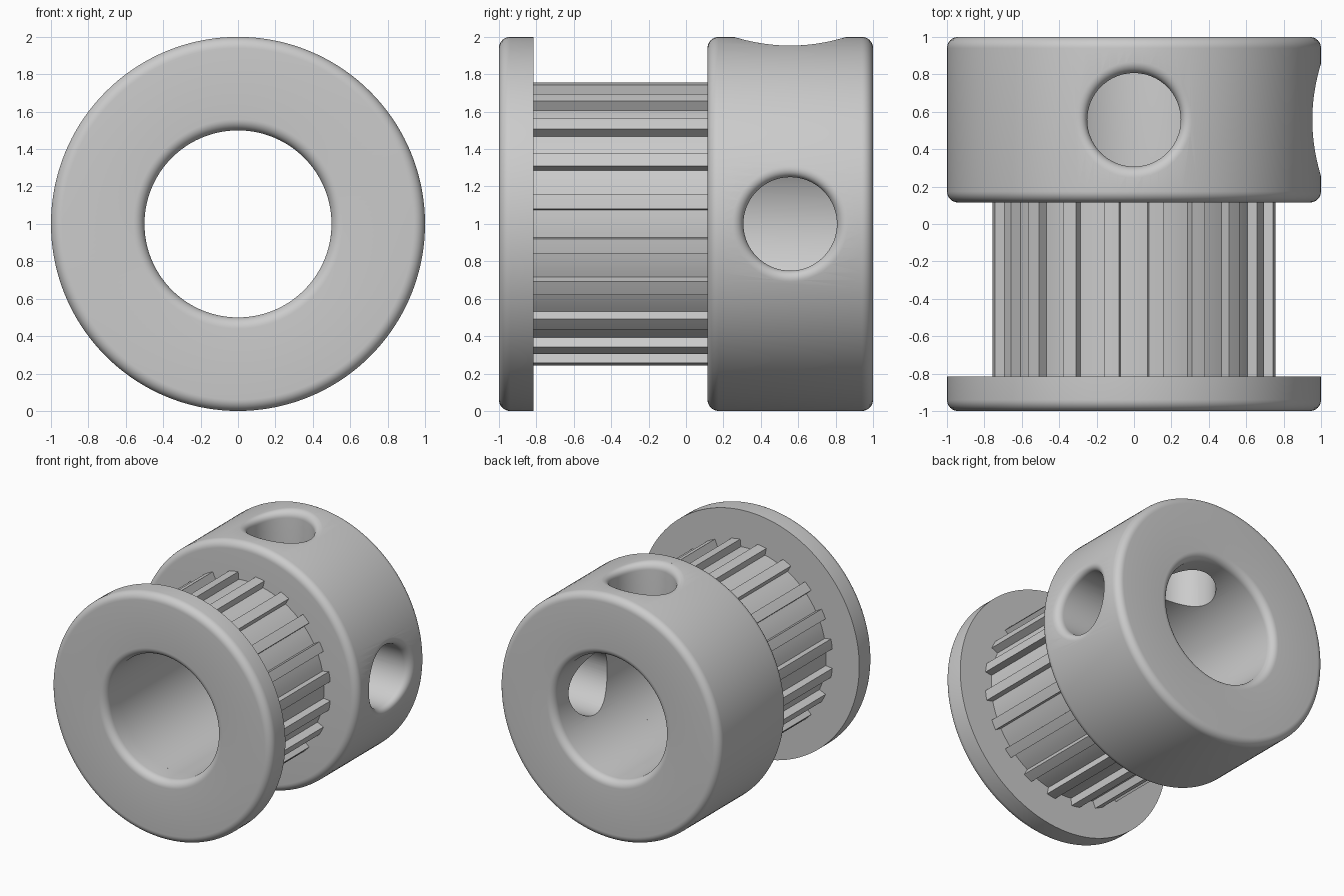
import bpy, bmesh
from math import sin, cos, pi, radians, sqrt
from mathutils import Vector, Matrix

if "Cube" in bpy.data.objects:
    bpy.data.objects.remove(bpy.data.objects["Cube"])

BORE, RIM, FILLET = 0.5, 1.0, 0.06
SEGS, STEPS = 144, 8
TEETH, TIP, ROOT = 20, 0.76, 0.70
FLANGE_BACK, HUB_FRONT, HOLE_Y, HOLE_R = -0.815, 0.115, 0.557, 0.25

metal = bpy.data.materials.new("grey metal")
metal.use_nodes = True
metal.diffuse_color = (0.6, 0.6, 0.6, 1)
metal.node_tree.nodes["Principled BSDF"].inputs["Base Color"].default_value = (0.6, 0.6, 0.6, 1)


def loft(name, rings, close_loop=False):
    """Skin equal-length closed rings of points; cap the ends or join them."""
    bm = bmesh.new()
    rows = [[bm.verts.new(p) for p in ring] for ring in rings]
    pairs = list(zip(rows, rows[1:]))
    if close_loop:
        pairs.append((rows[-1], rows[0]))
    else:
        bm.faces.new(rows[0])
        bm.faces.new(rows[-1])
    n = len(rows[0])
    for a, b in pairs:
        for i in range(n):
            j = (i + 1) % n
            bm.faces.new((a[i], a[j], b[j], b[i]))
    bmesh.ops.recalc_face_normals(bm, faces=bm.faces)
    mesh = bpy.data.meshes.new(name)
    bm.to_mesh(mesh)
    bm.free()
    obj = bpy.data.objects.new(name, mesh)
    bpy.context.collection.objects.link(obj)
    mesh.materials.append(metal)
    return obj


def smooth(obj, angle=30):
    bpy.ops.object.select_all(action='DESELECT')
    obj.select_set(True)
    bpy.context.view_layer.objects.active = obj
    bpy.ops.object.shade_smooth_by_angle(angle=radians(angle))


def corner(y, r, dy, dr):
    """Rounded corner at (y, r), bulging toward the signs dy, dr."""
    cy, cr = y - dy * FILLET, r - dr * FILLET
    arc = [i * pi / 2 / STEPS for i in range(STEPS + 1)]
    return [(cy + dy * FILLET * cos(a), cr + dr * FILLET * sin(a)) for a in arc]


def turn(name, profile):
    """Revolve a closed (y, radius) profile about the shaft axis."""
    angles = [2 * pi * i / SEGS for i in range(SEGS)]
    rings = [[(r * sin(a), y, 1 + r * cos(a)) for a in angles] for y, r in profile]
    return loft(name, rings, close_loop=True)


# Front flange, rounded only on its front edges
flange = turn("front_flange", corner(-1, RIM, -1, 1)
              + [(FLANGE_BACK, RIM), (FLANGE_BACK, BORE)]
              + corner(-1, BORE, -1, -1)[::-1])
smooth(flange)

# Clamping hub, rounded outside and at the back of the bore
hub = turn("hub", corner(HUB_FRONT, RIM, -1, 1) + corner(1, RIM, 1, 1)[::-1]
           + corner(1, BORE, 1, -1) + [(HUB_FRONT, BORE)])


# Set screw holes with a rounded lip that follows the hub surface
def hole_cutter(name, turn_angle):
    angles = [2 * pi * i / 64 for i in range(64)]
    levels = [(HOLE_R + FILLET * (1 - cos(a)), -FILLET * (1 - sin(a)))
              for a in (i * pi / 2 / STEPS for i in range(STEPS + 1))]
    levels.append((HOLE_R + FILLET + 0.005, 0.01))
    spin = Matrix.Rotation(turn_angle, 3, 'Y')

    def place(rho, t, h):
        p = spin @ Vector((rho * cos(t), 0, h))
        return p + Vector((0, HOLE_Y + rho * sin(t), 1))

    rings = [[place(HOLE_R, t, 0.2) for t in angles]]
    for rho, drop in levels:
        rings.append([place(rho, t, sqrt(RIM ** 2 - (rho * cos(t)) ** 2) + drop)
                      for t in angles])
    rings.append([place(levels[-1][0], t, 1.2) for t in angles])
    return loft(name, rings)


for label, angle in (("top", 0), ("side", pi / 2)):
    cutter = hole_cutter(label + "_hole_cutter", angle)
    cutter.hide_render = True
    cutter.hide_set(True)
    cut = hub.modifiers.new(label + "_screw_hole", 'BOOLEAN')
    cut.operation, cut.solver, cut.object = 'DIFFERENCE', 'EXACT', cutter

# Bake the cuts so the finished hub can be shaded, then drop the cutters
graph = bpy.context.evaluated_depsgraph_get()
cut_mesh = bpy.data.meshes.new_from_object(hub.evaluated_get(graph))
hub.modifiers.clear()
hub.data = cut_mesh
for obj in [o for o in bpy.data.objects if o.name.endswith("_hole_cutter")]:
    bpy.data.objects.remove(obj)
smooth(hub)

# Toothed belt section between the flange and hub
outline, bore_line = [], []
pitch = 2 * pi / TEETH
half = radians(3)
for k in range(TEETH):
    mid = (k + 0.5) * pitch
    gap = pitch - 2 * half
    points = [(ROOT, -half), (TIP, -half), (TIP, 0), (TIP, half), (ROOT, half)]
    points += [(ROOT, half + gap * i / 4) for i in (1, 2, 3)]
    for r, a in points:
        outline.append((r * sin(mid + a), 1 + r * cos(mid + a)))
        bore_line.append((BORE * sin(mid + a), 1 + BORE * cos(mid + a)))
n = len(outline)
# Even spacing keeps the bore wall round
start = 0.5 * pitch - half
bore_line = [(BORE * sin(start + 2 * pi * i / n), 1 + BORE * cos(start + 2 * pi * i / n))
             for i in range(n)]
teeth = loft("toothed_section",
             [[(x, y, z) for x, z in line] for line, y in
              ((outline, FLANGE_BACK), (outline, HUB_FRONT),
               (bore_line, HUB_FRONT), (bore_line, FLANGE_BACK))], close_loop=True)
smooth(teeth)
